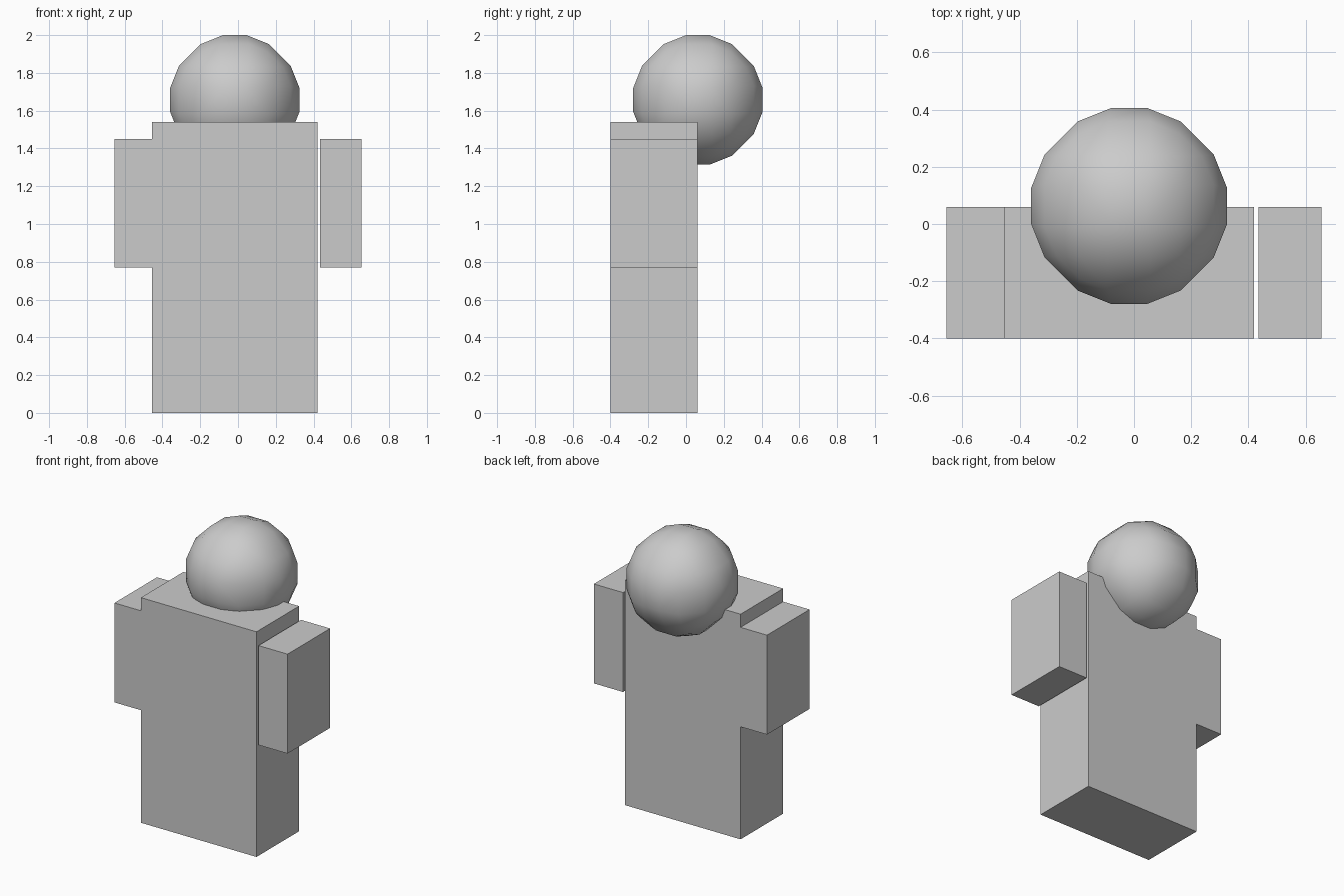
import bpy, bmesh
from itertools import permutations, product
from mathutils import Vector

if "Cube" in bpy.data.objects:
    bpy.data.objects.remove(bpy.data.objects["Cube"])


def add_object(name, bm, location=(0, 0, 0)):
    bmesh.ops.recalc_face_normals(bm, faces=bm.faces)
    mesh = bpy.data.meshes.new(name)
    bm.to_mesh(mesh)
    bm.free()
    obj = bpy.data.objects.new(name, mesh)
    obj.location = location
    bpy.context.collection.objects.link(obj)
    return obj


def box(name, x, y, z):
    bm = bmesh.new()
    bmesh.ops.create_cube(bm, size=1)
    for v in bm.verts:
        v.co = Vector([(r[0] + r[1]) / 2 + c * (r[1] - r[0])
                       for c, r in zip(v.co, (x, y, z))])
    return add_object(name, bm)


DEPTH = (-0.40, 0.06)

# Torso and legs in one block
box("body", (-0.455, 0.42), DEPTH, (0, 1.54))

# Arms, mirrored about the centre
for side, name in ((-1, "left_arm"), (1, "right_arm")):
    box(name, sorted((side * 0.435, side * 0.655)), DEPTH, (0.77, 1.45))

# Low-poly ball head: 16-sided outline along every axis, flat patch at each pole
R = 0.354
seeds = [(0.063, 0.063, 0.343), (0.0745, 0.18, 0.296), (0.175, 0.175, 0.253)]
points = {tuple(s * c for s, c in zip(signs, p))
          for seed in seeds for p in permutations(seed)
          for signs in product((-1, 1), repeat=3)}
bm = bmesh.new()
for p in sorted(points):
    bm.verts.new(Vector(p).normalized() * R)
bmesh.ops.convex_hull(bm, input=bm.verts)
bmesh.ops.dissolve_limit(bm, angle_limit=0.03, verts=bm.verts, edges=bm.edges)
for f in bm.faces:
    f.smooth = True
add_object("head", bm, (-0.017, 0.063, 1.657))
